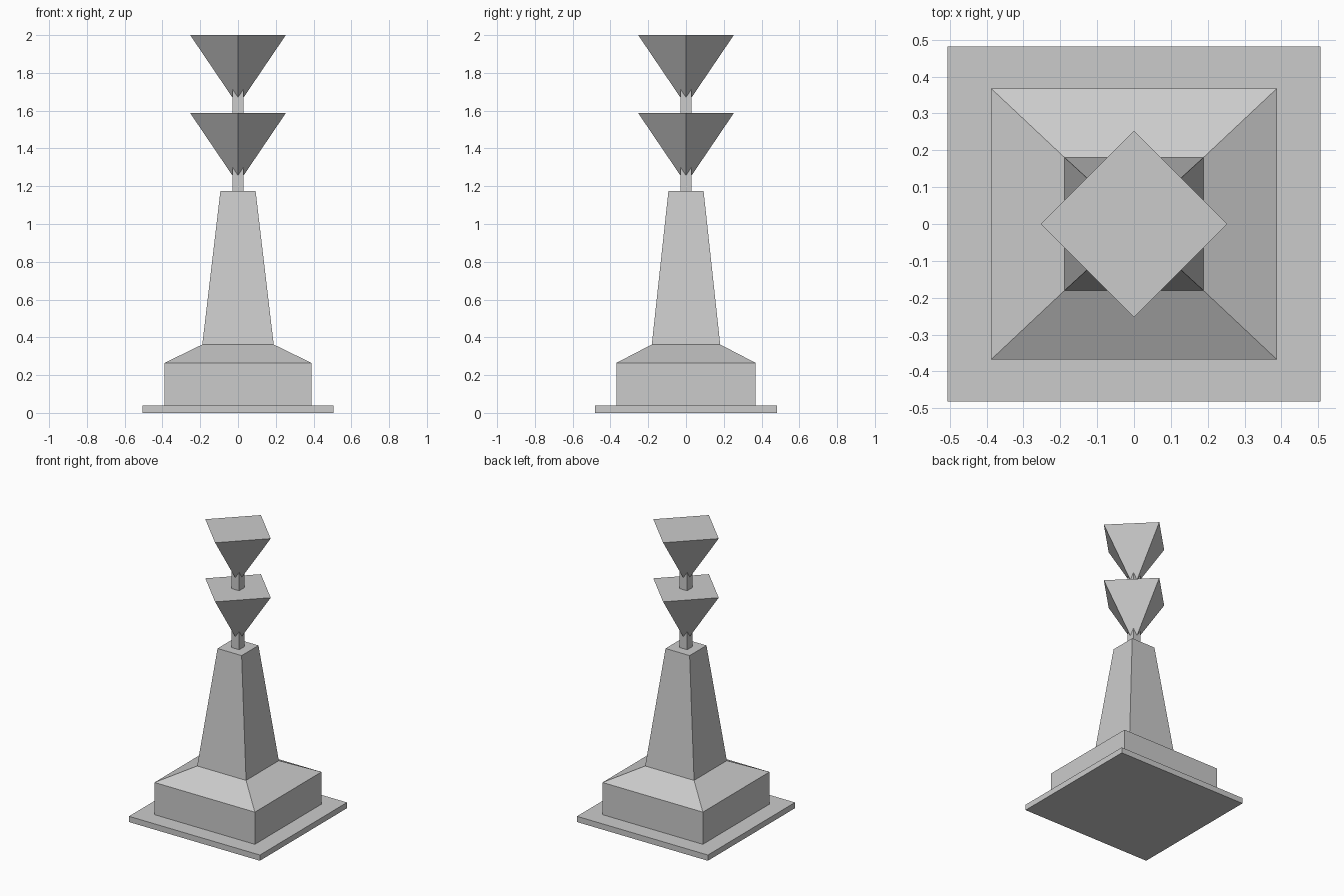
import bpy

if "Cube" in bpy.data.objects:
    bpy.data.objects.remove(bpy.data.objects["Cube"])

SQUARE = [(-1, -1), (1, -1), (1, 1), (-1, 1)]
DIAMOND = [(0, -1), (1, 0), (0, 1), (-1, 0)]


def loft(name, rings, section=SQUARE):
    """Closed four-sided solid through rings of (half_x, half_y, z)."""
    verts = [(sx * hx, sy * hy, z) for hx, hy, z in rings for sx, sy in section]
    faces = [(3, 2, 1, 0)]
    for r in range(len(rings) - 1):
        a = r * 4
        for i in range(4):
            j = (i + 1) % 4
            faces.append((a + i, a + j, a + 4 + j, a + 4 + i))
    t = (len(rings) - 1) * 4
    faces.append((t, t + 1, t + 2, t + 3))
    mesh = bpy.data.meshes.new(name)
    mesh.from_pydata(verts, [], faces)
    mesh.update()
    obj = bpy.data.objects.new(name, mesh)
    bpy.context.collection.objects.link(obj)
    return obj


# Stepped base
loft("base_plate", [(0.506, 0.481, 0), (0.506, 0.481, 0.04)])

# Block with sloped shoulders running into the tapered column
loft("plinth_and_column", [
    (0.388, 0.368, 0.04),
    (0.388, 0.368, 0.265),
    (0.189, 0.181, 0.362),
    (0.093, 0.093, 1.175),
])

# Two stacked stems, each carrying an inverted diamond pyramid
for label, foot, top in (("lower", 1.175, 1.587), ("upper", 1.587, 2.0)):
    loft(f"{label}_stem", [(0.03, 0.03, foot), (0.03, 0.03, top - 0.27)])
    loft(f"{label}_pyramid", [(0.006, 0.006, top - 0.365), (0.253, 0.253, top)], DIAMOND)
